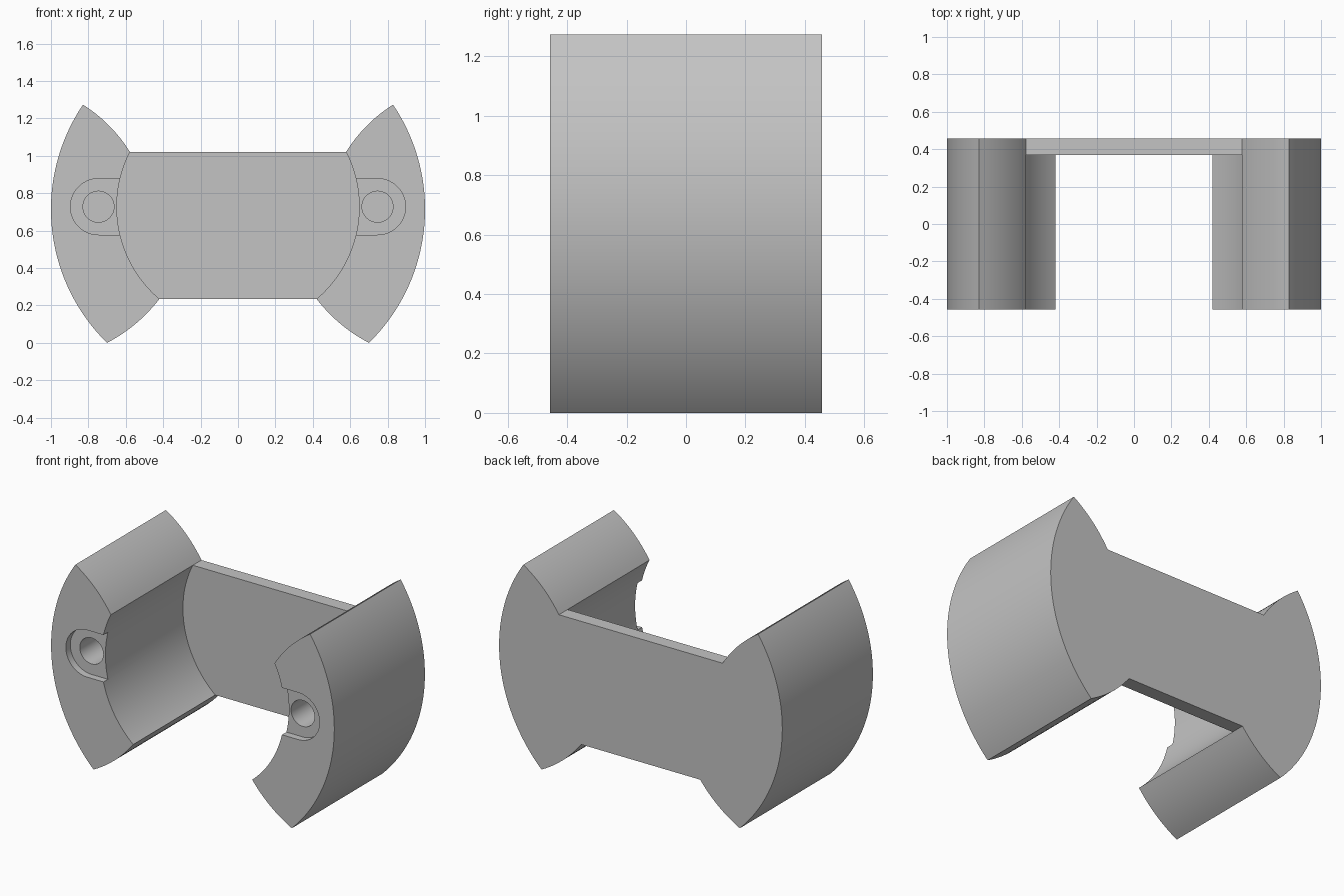
import bpy, bmesh, math
from mathutils import Vector

cube = bpy.data.objects.get("Cube")
if cube:
    bpy.data.objects.remove(cube, do_unlink=True)

HALF_DEPTH = 0.457   # half the length along y
WEB_FRONT = 0.37     # front of the thin back plate
BORE_Z = 0.728       # height of cavity and screw holes
HOLE_X = 0.746

grey = bpy.data.materials.new("plain grey")
grey.use_nodes = True
grey.diffuse_color = (0.55, 0.55, 0.55, 1)
grey.node_tree.nodes["Principled BSDF"].inputs["Base Color"].default_value = grey.diffuse_color


def arc(cx, cz, r, start, end, steps):
    """Points (x, z) along a circular arc."""
    angles = [start + (end - start) * i / steps for i in range(steps + 1)]
    return [(cx + r * math.cos(a), cz + r * math.sin(a)) for a in angles]


def bulge(p, q, sag, steps=12):
    """Gently bowed edge from p to q, bowing to the right of travel."""
    p, q = Vector(p), Vector(q)
    d = (q - p).normalized()
    side = Vector((d.y, -d.x))
    points = []
    for i in range(steps + 1):
        t = i / steps
        points.append(tuple(p.lerp(q, t) + side * sag * 4 * t * (1 - t)))
    return points


def extrude(name, profile, y0, y1):
    """Solid made from an (x, z) profile drawn out along y."""
    bm = bmesh.new()
    face = bm.faces.new([bm.verts.new((x, y0, z)) for x, z in profile])
    grown = bmesh.ops.extrude_face_region(bm, geom=[face])["geom"]
    moved = [v for v in grown if isinstance(v, bmesh.types.BMVert)]
    bmesh.ops.translate(bm, vec=(0, y1 - y0, 0), verts=moved)
    bmesh.ops.recalc_face_normals(bm, faces=bm.faces)
    mesh = bpy.data.meshes.new(name)
    bm.to_mesh(mesh)
    bm.free()
    mesh.materials.append(grey)
    obj = bpy.data.objects.new(name, mesh)
    bpy.context.collection.objects.link(obj)
    return obj


# Outline: bowed lower edge, round outer wall, bowed upper edge, then mirrored
low_tip, high_tip = (0.70, 0.0), (0.828, 1.273)
wall = arc(0, 0.714, 1.0, math.atan2(-0.714, 0.70), math.atan2(0.559, 0.828), 64)
right_half = (bulge((0.42, 0.235), low_tip, 0.02)[:-1] + wall
              + bulge(high_tip, (0.578, 1.021), 0.02)[1:])
left_half = [(-x, z) for x, z in reversed(right_half)]
body = extrude("bracket_body", right_half + left_half, -HALF_DEPTH, HALF_DEPTH)

# Round cavity that leaves only the back plate
full = 2 * math.pi
cutters = [extrude("cavity_cutter", arc(0, BORE_Z, 0.648, 0, full, 128)[:-1], -1, WEB_FRONT)]

# Shallow open slot and blind screw hole on each side
slot = arc(HOLE_X, BORE_Z, 0.15, -math.pi / 2, math.pi / 2, 32)
slot += [(0.5, BORE_Z + 0.15), (0.5, BORE_Z - 0.15)]
hole = arc(HOLE_X, BORE_Z, 0.083, 0, full, 48)[:-1]
for label, side in (("left", 1), ("right", -1)):
    for part, profile, end in (("slot", slot, -HALF_DEPTH + 0.045), ("hole", hole, 0.0)):
        mirrored = [(side * x, z) for x, z in profile]
        cutters.append(extrude(f"{label}_{part}_cutter", mirrored, -1, end))

bpy.ops.object.select_all(action="DESELECT")
body.select_set(True)
bpy.context.view_layer.objects.active = body
for cutter in cutters:
    cutter.hide_render = True
    mod = body.modifiers.new(cutter.name, "BOOLEAN")
    mod.operation = "DIFFERENCE"
    mod.solver = "EXACT"
    mod.object = cutter
    bpy.ops.object.modifier_apply(modifier=mod.name)
    bpy.data.objects.remove(cutter, do_unlink=True)

bpy.ops.object.shade_smooth_by_angle(angle=math.radians(30))
